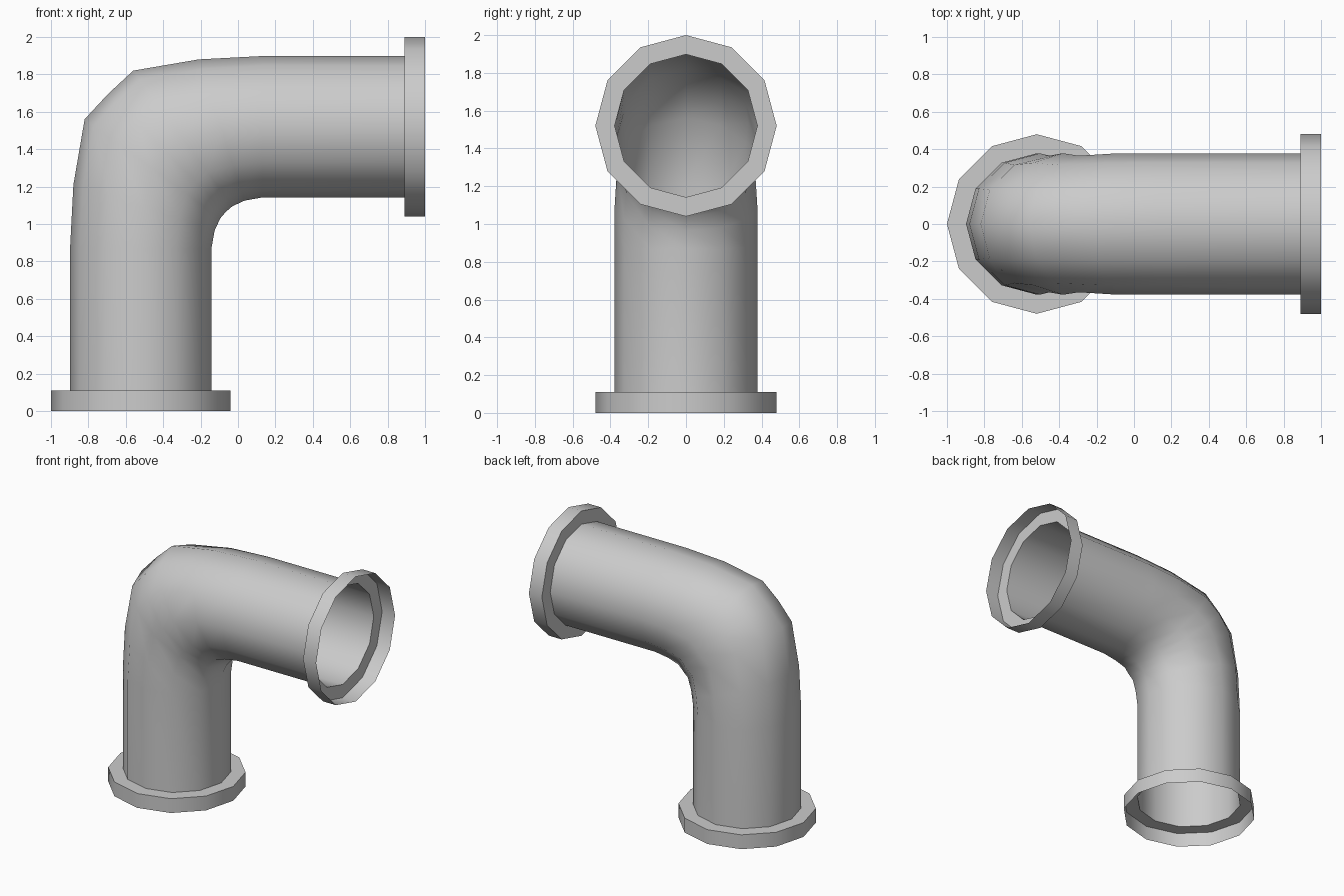
import bpy
import bmesh
import math
from mathutils import Vector

SIDES = 12
PIPE_R = 0.378
FLANGE_R = 0.48
FLANGE_DEPTH = 0.11
AXIS = 0.52      # offset of the lower pipe's axis from the centre

cube = bpy.data.objects.get("Cube")
if cube:
    bpy.data.objects.remove(cube, do_unlink=True)

grey = bpy.data.materials.new("pipe_grey")
grey.use_nodes = True
colour = (0.6, 0.6, 0.6, 1)
grey.diffuse_color = colour
grey.node_tree.nodes["Principled BSDF"].inputs["Base Color"].default_value = colour


def swap(point):
    """Reflect an (x, z) point across the diagonal plane of the bend."""
    x, z = point
    return 1 - z, 1 - x


def mirrored(section):
    outer, inner, width = section
    return swap(outer), swap(inner), width


def round_section(radius, z):
    """Section of the upright pipe: outer point, inner point, half width."""
    return (-AXIS - radius, z), (-AXIS + radius, z), radius


def loft(name, sections):
    """Join elliptical sections into an open shell."""
    bm = bmesh.new()
    rings = []
    for outer, inner, width in sections:
        outer = Vector((outer[0], 0, outer[1]))
        inner = Vector((inner[0], 0, inner[1]))
        centre, arm = (outer + inner) / 2, (outer - inner) / 2
        ring = []
        for i in range(SIDES):
            a = math.tau * i / SIDES
            side = Vector((0, width * math.sin(a), 0))
            ring.append(bm.verts.new(centre + arm * math.cos(a) + side))
        rings.append(ring)
    for low, high in zip(rings, rings[1:]):
        for i in range(SIDES):
            j = (i + 1) % SIDES
            bm.faces.new((low[i], high[i], high[j], low[j]))
    mesh = bpy.data.meshes.new(name)
    bm.to_mesh(mesh)
    bm.free()
    mesh.materials.append(grey)
    obj = bpy.data.objects.new(name, mesh)
    bpy.context.collection.objects.link(obj)
    bpy.ops.object.select_all(action='DESELECT')
    obj.select_set(True)
    bpy.context.view_layer.objects.active = obj
    bpy.ops.object.shade_smooth_by_angle(angle=math.radians(60))
    return obj


# Elbow pipe: upright half, middle ring of the bend, then the reflected half
half = [
    round_section(PIPE_R, FLANGE_DEPTH),
    round_section(PIPE_R, 0.87),
    ((-0.88, 1.21), (-0.125, 0.965), PIPE_R),
    ((-0.82, 1.56), (-0.095, 1.03), 0.365),
]
middle = ((-0.695, 1.695), (-0.065, 1.065), PIPE_R)
loft("elbow_pipe", half + [middle] + [mirrored(s) for s in reversed(half)])

# Flanges: an open collar with a ring-shaped shoulder meeting the pipe
flange = [
    round_section(FLANGE_R, 0),
    round_section(FLANGE_R, FLANGE_DEPTH),
    round_section(PIPE_R, FLANGE_DEPTH),
]
loft("bottom_flange", flange)
loft("side_flange", [mirrored(s) for s in reversed(flange)])
